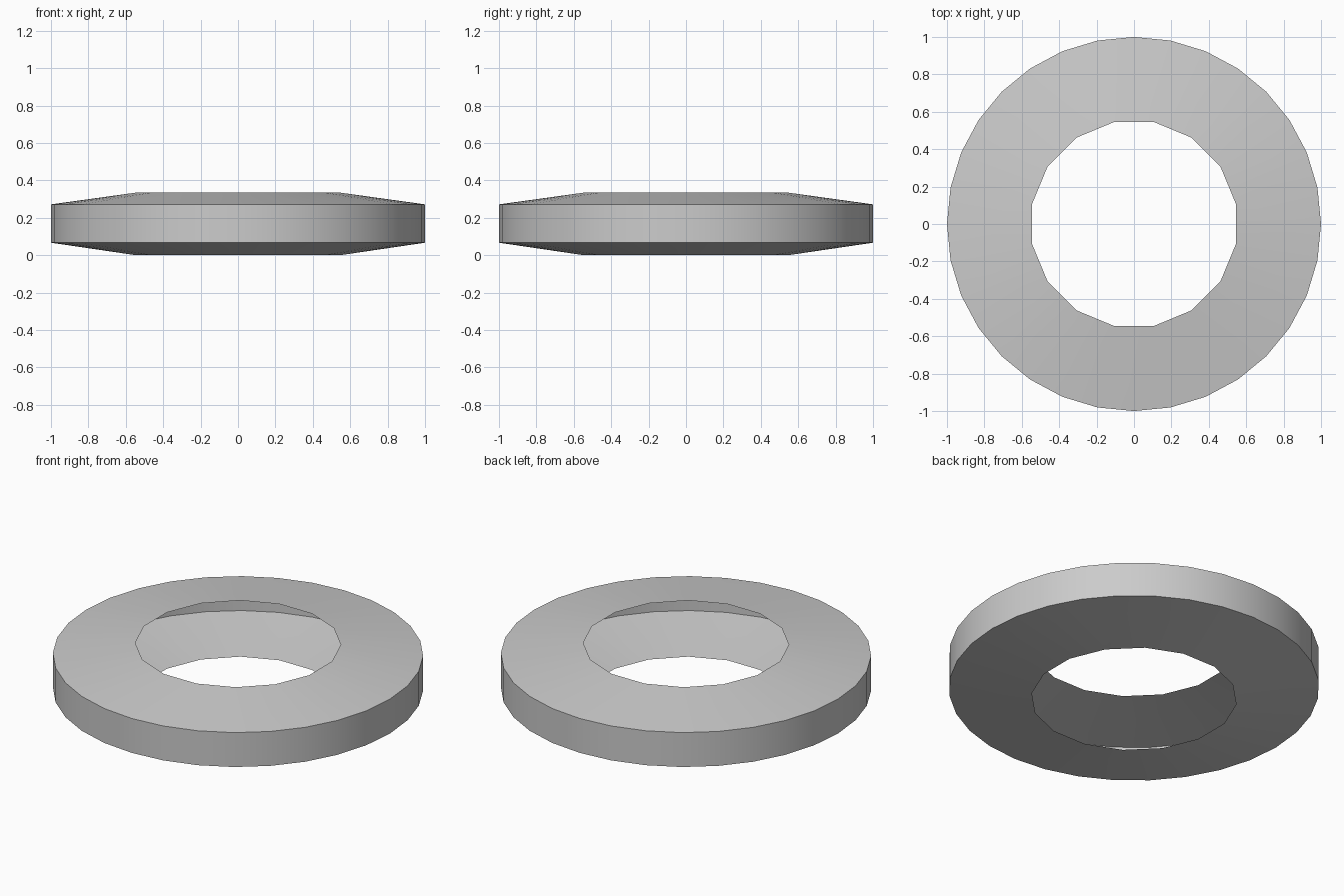
import bpy, bmesh
from math import pi, cos, sin

if "Cube" in bpy.data.objects:
    bpy.data.objects.remove(bpy.data.objects["Cube"])

SIDES = 32                       # outer rim sides; the hole has half as many
R_OUT, R_IN = 1.0, 0.555
Z_IN, Z_OUT, HEIGHT = 0.0, 0.067, 0.335

bm = bmesh.new()


def circle(radius, z, angles):
    return [bm.verts.new((radius * cos(a), radius * sin(a), z)) for a in angles]


def sloped_face(outer, inner, flip):
    """Shallow cone joining the 32-sided rim to the 16-sided hole."""
    for i in range(len(inner)):
        a, b = inner[i], inner[(i + 1) % len(inner)]
        o0, o1, o2 = (outer[(2 * i + k) % SIDES] for k in (1, 2, 3))
        for tri in ((a, o0, o1), (a, o1, b), (b, o1, o2)):
            bm.faces.new(tri[::-1] if flip else tri)


step = 2 * pi / SIDES
rim_angles = [i * step for i in range(SIDES)]
hole_angles = rim_angles[1::2]

low_rim = circle(R_OUT, Z_OUT, rim_angles)
top_rim = circle(R_OUT, HEIGHT - Z_OUT + 0.004, rim_angles)

# Hollow shell: the hole has no inner wall
sloped_face(top_rim, circle(R_IN, HEIGHT, hole_angles), False)
sloped_face(low_rim, circle(R_IN, Z_IN, hole_angles), True)

# Outer wall
for i in range(SIDES):
    j = (i + 1) % SIDES
    bm.faces.new((low_rim[i], low_rim[j], top_rim[j], top_rim[i]))

mesh = bpy.data.meshes.new("ring_shell")
bm.to_mesh(mesh)
bm.free()
ring = bpy.data.objects.new("ring_shell", mesh)
bpy.context.collection.objects.link(ring)
bpy.context.view_layer.objects.active = ring
ring.select_set(True)
bpy.ops.object.shade_smooth_by_angle()
